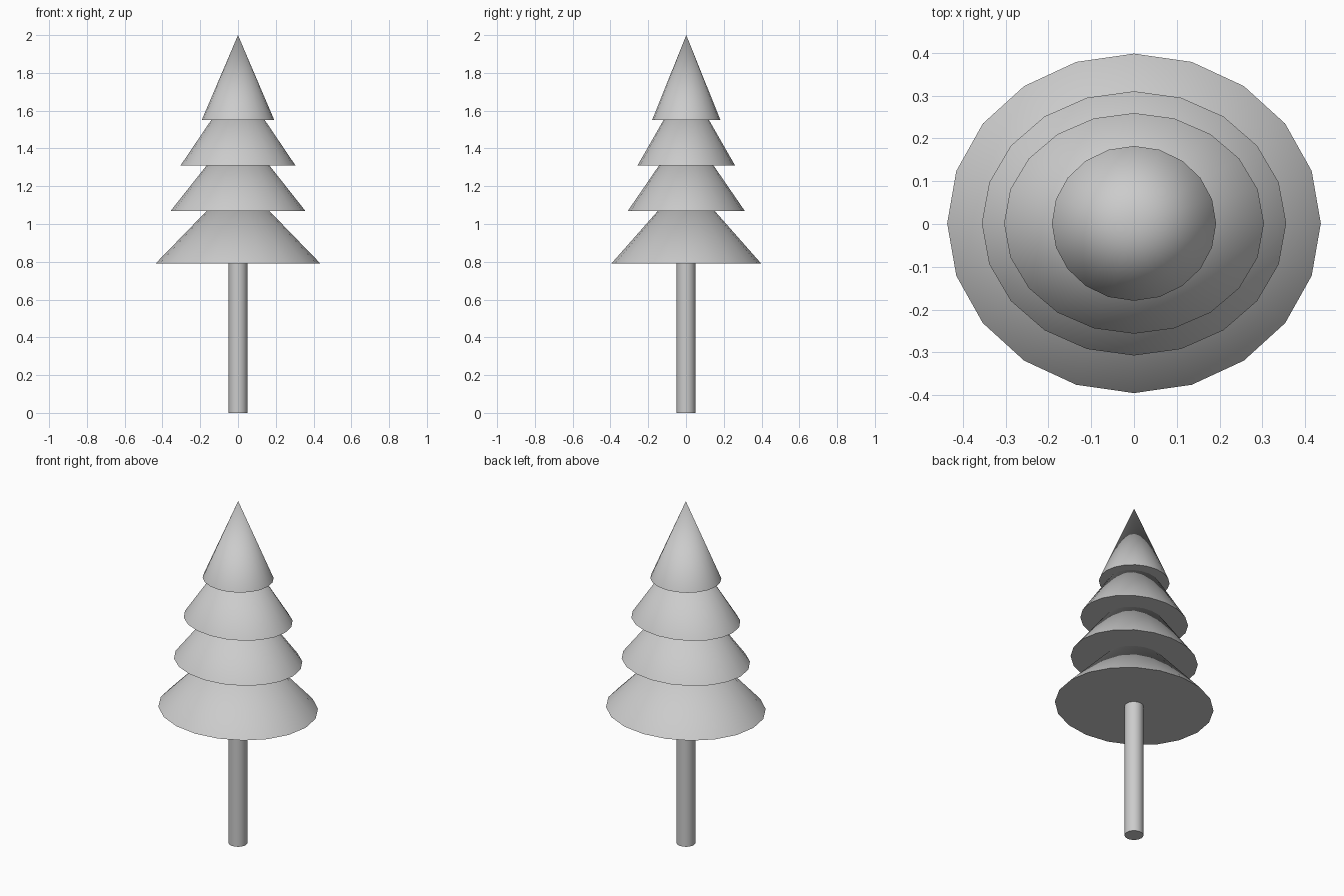
import bpy

if "Cube" in bpy.data.objects:
    bpy.data.objects.remove(bpy.data.objects["Cube"])

SIDES = 20


def smooth(obj, name):
    obj.name = name
    bpy.ops.object.transform_apply(location=False, rotation=False, scale=True)
    bpy.ops.object.shade_smooth_by_angle()


def foliage(name, z, rx, ry, height=0.45):
    """Slightly oval capped cone with a vertex on +x."""
    bpy.ops.mesh.primitive_cone_add(vertices=SIDES, radius1=1, radius2=0, depth=height,
                                    location=(0, 0.0015, z + height / 2))
    obj = bpy.context.object
    obj.scale = (rx, ry, 1)
    smooth(obj, name)


# Trunk
bpy.ops.mesh.primitive_cylinder_add(vertices=SIDES, radius=0.05, depth=0.8,
                                    location=(0, 0, 0.4))
smooth(bpy.context.object, "trunk")

# Stacked foliage tiers: base height, half width, half depth
tiers = [(0.79, 0.437, 0.397), (1.07, 0.356, 0.309),
         (1.31, 0.304, 0.258), (1.55, 0.192, 0.181)]
for i, (z, rx, ry) in enumerate(tiers, 1):
    foliage(f"foliage_tier_{i}", z, rx, ry)
